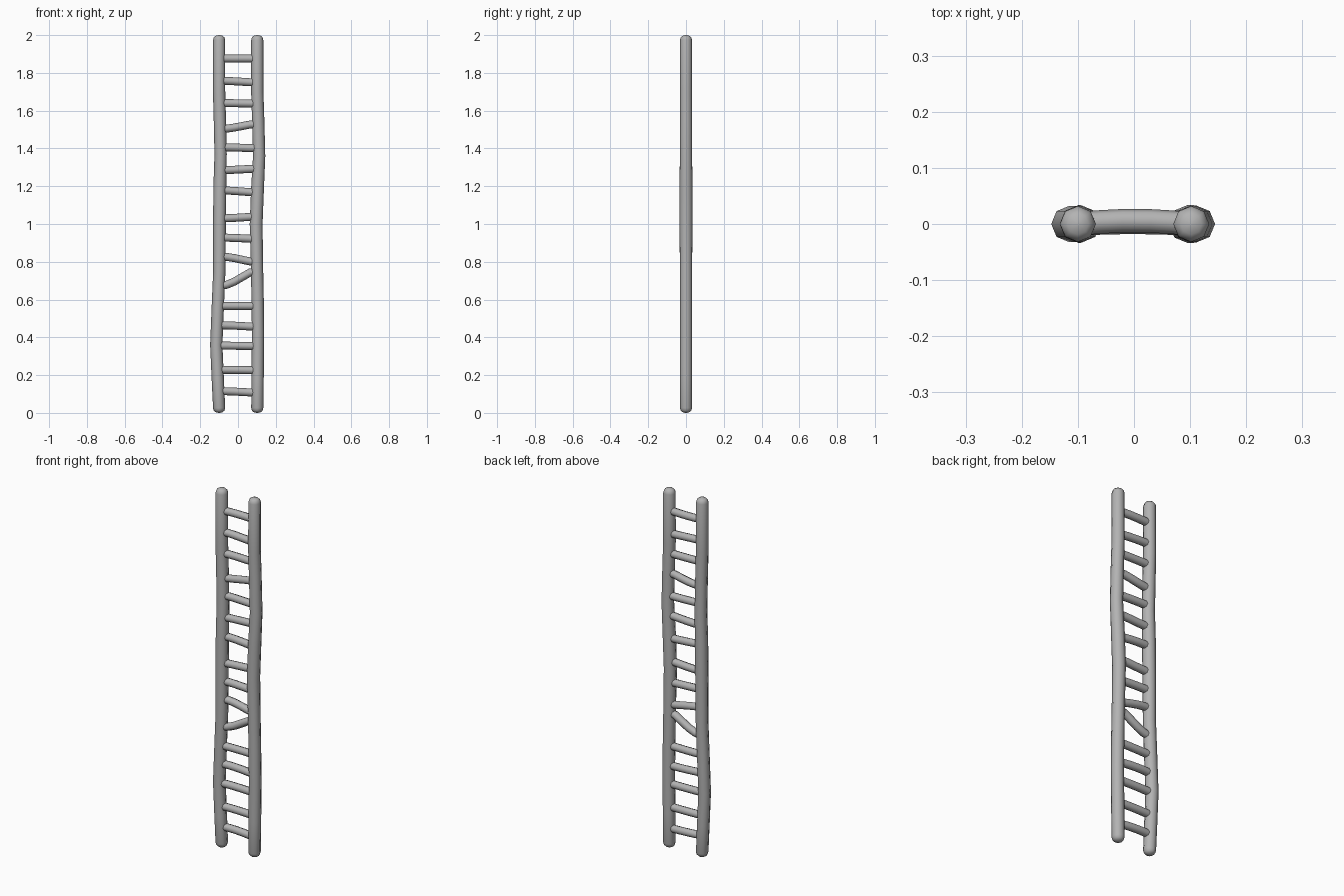
import bpy, bmesh, math
from mathutils import Vector

cube = bpy.data.objects.get("Cube")
if cube:
    bpy.data.objects.remove(cube)

grey = bpy.data.materials.new("plain grey")
grey.use_nodes = True
colour = (0.45, 0.45, 0.45, 1)
grey.diffuse_color = colour
grey.node_tree.nodes["Principled BSDF"].inputs["Base Color"].default_value = colour

SIDES = 8


def tube(name, points, radii, sharp_angle):
    """Octagonal tube through points, one radius per point, closed ends."""
    pts = [Vector(p) for p in points]
    bm = bmesh.new()
    rings = []
    across = Vector((0, 1, 0))
    for i, (p, r) in enumerate(zip(pts, radii)):
        along = (pts[min(i + 1, len(pts) - 1)] - pts[max(i - 1, 0)]).normalized()
        normal = across.cross(along).normalized()
        ring = []
        for k in range(SIDES):
            a = 2 * math.pi * k / SIDES
            ring.append(bm.verts.new(p + r * (math.cos(a) * normal + math.sin(a) * across)))
        rings.append(ring)
    for a, b in zip(rings, rings[1:]):
        for k in range(SIDES):
            n = (k + 1) % SIDES
            bm.faces.new((a[k], a[n], b[n], b[k]))
    bm.faces.new(rings[0])
    bm.faces.new(rings[-1])
    bmesh.ops.recalc_face_normals(bm, faces=bm.faces)
    mesh = bpy.data.meshes.new(name)
    bm.to_mesh(mesh)
    bm.free()
    mesh.materials.append(grey)
    obj = bpy.data.objects.new(name, mesh)
    bpy.context.collection.objects.link(obj)
    bpy.ops.object.select_all(action='DESELECT')
    obj.select_set(True)
    bpy.context.view_layer.objects.active = obj
    bpy.ops.object.shade_smooth_by_angle(angle=math.radians(sharp_angle))
    return obj


def rail(name, bends):
    """Upright pole with domed ends; bends are (x, z) pairs between the ends."""
    low, high = bends[0][0], bends[-1][0]
    dome = [(0, 0.004), (0.004, 0.019), (0.012, 0.028), (0.026, 0.032)]
    pts = [(low, 0, h) for h, r in dome]
    pts += [(x, 0, z) for x, z in bends[1:-1]]
    pts += [(high, 0, 2 - h) for h, r in reversed(dome)]
    body = [0.034 if 0.8 < z < 1.22 else 0.0325 for x, z in bends[1:-1]]
    ends = [r for h, r in dome]
    tube(name, pts, ends + body + ends[::-1], 60)


# Wobbly side rails
rail("right_rail", [(-0.1, 0), (-0.107, 0.18), (-0.115, 0.36), (-0.107, 0.56),
                    (-0.099, 0.75), (-0.098, 1.0), (-0.096, 1.2), (-0.092, 1.37),
                    (-0.096, 1.55), (-0.1, 1.7), (-0.1, 2)])
rail("left_rail", [(0.102, 0), (0.104, 0.2), (0.106, 0.42), (0.104, 0.6),
                   (0.1, 0.8), (0.096, 1.0), (0.103, 1.18), (0.112, 1.36),
                   (0.107, 1.55), (0.102, 1.7), (0.102, 2)])

# Rungs: height at the right end and at the left end
rungs = [(0.115, 0.108), (0.228, 0.226), (0.356, 0.354), (0.464, 0.457),
         (0.566, 0.566), (0.672, 0.748), (0.828, 0.8), (0.928, 0.922),
         (1.03, 1.038), (1.178, 1.168), (1.285, 1.292), (1.406, 1.402),
         (1.503, 1.528), (1.64, 1.638), (1.758, 1.75), (1.876, 1.876)]
for i, (a, b) in enumerate(rungs):
    # Steps flatten towards the rails; small bow to the back
    steps = [(-0.1, 0), (-0.06, 0.08), (-0.02, 0.3), (0.03, 0.68), (0.065, 0.95), (0.1, 1)]
    bow = 0.003 if i % 3 else 0.006
    pts = [(x, bow * math.cos(x * 15), a + (b - a) * t) for x, t in steps]
    tube(f"rung_{i + 1}", pts, [0.021] * len(pts), 60)
